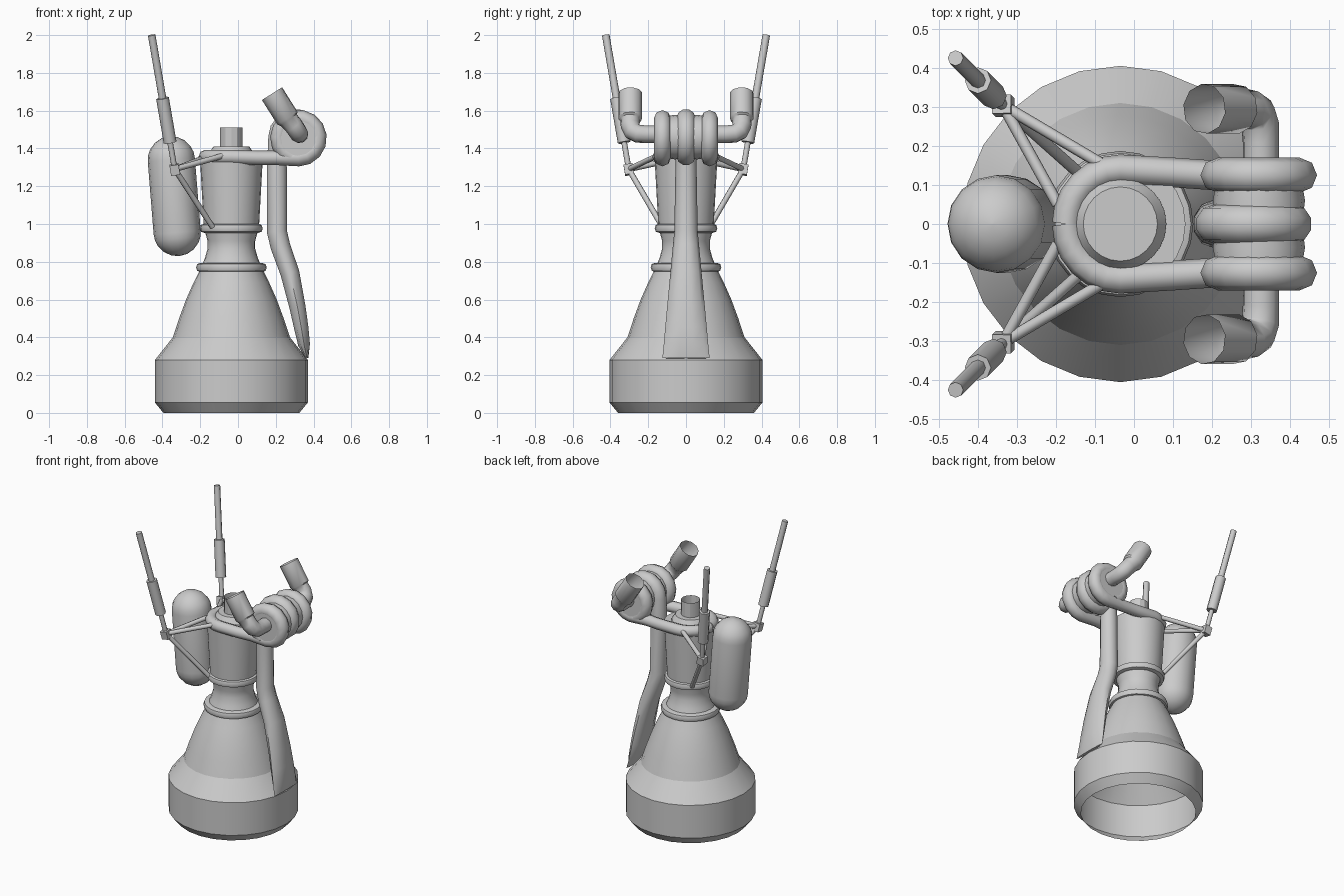
import bpy, bmesh
from math import sin, cos, pi, radians
from mathutils import Vector

if "Cube" in bpy.data.objects:
    bpy.data.objects.remove(bpy.data.objects["Cube"])

grey = bpy.data.materials.new("plain grey metal")
grey.use_nodes = True
GREY = (0.6, 0.6, 0.6, 1)
grey.diffuse_color = GREY
grey.node_tree.nodes["Principled BSDF"].inputs["Base Color"].default_value = GREY

AXIS = -0.035  # x of the engine axis


def sweep(name, path, radii, sides=8, normal=None, caps=(True, True), angle=50):
    """Sweep an ellipse along a path; radii are numbers or (along normal, across)."""
    pts = [Vector(p) for p in path]
    if not isinstance(radii, list):
        radii = [radii] * len(pts)
    last = len(pts) - 1
    bm = bmesh.new()
    rings, n, prev = [], None, None
    for i, p in enumerate(pts):
        # bisecting tangent, with the frame carried along the path
        t = Vector()
        if i > 0:
            t += (p - pts[i - 1]).normalized()
        if i < last:
            t += (pts[i + 1] - p).normalized()
        t.normalize()
        if n is None:
            n = Vector(normal) if normal else t.orthogonal().normalized()
        else:
            n = prev.rotation_difference(t) @ n
        n = (n - t * n.dot(t)).normalized()
        prev, b = t, t.cross(n)
        r = radii[i]
        ra, rb = r if isinstance(r, tuple) else (r, r)
        rings.append([bm.verts.new(p + n * ra * cos(a) + b * rb * sin(a))
                      for a in (2 * pi * k / sides for k in range(sides))])
    for lo, hi in zip(rings, rings[1:]):
        for k in range(sides):
            j = (k + 1) % sides
            bm.faces.new((lo[k], lo[j], hi[j], hi[k]))
    if caps[0]:
        bm.faces.new(rings[0][::-1])
    if caps[1]:
        bm.faces.new(rings[-1])
    mesh = bpy.data.meshes.new(name)
    bm.to_mesh(mesh)
    bm.free()
    mesh.materials.append(grey)
    obj = bpy.data.objects.new(name, mesh)
    bpy.context.collection.objects.link(obj)
    bpy.ops.object.select_all(action='DESELECT')
    obj.select_set(True)
    bpy.context.view_layer.objects.active = obj
    bpy.ops.object.shade_smooth_by_angle(angle=radians(angle))
    return obj


def lathe(name, profile, sides=24, caps=(True, True), angle=30):
    """Turn a (radius, height) profile about the engine axis."""
    return sweep(name, [(AXIS, 0, z) for r, z in profile], [r for r, z in profile],
                 sides, (1, 0, 0), caps, angle)


def arc(cx, cz, r, start, end, steps, y=0):
    """Points on a circle in the xz plane, angles in degrees."""
    return [(cx + r * cos(a), y, cz + r * sin(a)) for a in
            (radians(start + (end - start) * k / steps) for k in range(steps + 1))]


# Nozzle: open at the bottom
lathe("nozzle_skirt", [(.36, 0), (.405, .055), (.405, .28), (.31, .4)], caps=(False, False))
lathe("nozzle_bell", [(.31, .4), (.277, .5), (.24, .6), (.2, .69), (.165, .76), (.14, .82),
                      (.126, .87), (.126, .91), (.14, .96), (.147, 1)], caps=(False, False))

# Combustion chamber, flanges and top pipe
lathe("chamber", [(.147, 1), (.167, 1.36)])
for name, r, z in (("nozzle_flange", .163, .77), ("chamber_flange", .142, .977)):
    h = .024
    lathe(name, [(r, z - h), (r + .018, z - .018), (r + h, z), (r + .018, z + .018), (r, z + h)],
          angle=50)
lathe("chamber_cap", [(.118, 1.34), (.118, 1.375), (.095, 1.41)])
lathe("top_pipe", [(.06, 1.405), (.06, 1.51)], sides=12, caps=(False, False))

# Tank with domed ends, leaning slightly, and its bracket
low, high, tank_r = Vector((-.322, 0, .955)), Vector((-.353, 0, 1.34)), .125
lean = (high - low).normalized()
dome = [radians(a) for a in (2, 20, 40, 60, 75, 90)]
sweep("tank",
      [low - lean * tank_r * cos(a) for a in dome] +
      [high + lean * tank_r * cos(a) for a in reversed(dome)],
      [tank_r * sin(a) for a in dome + dome[::-1]], 16)
sweep("tank_bracket", [(-.26, 0, .98), (-.17, 0, .98)], .016)

# Turbine scroll flowing down into the flattened exhaust duct
duct = [(.365, 0, .29), (.35, 0, .36), (.335, 0, .45), (.315, 0, .56), (.275, 0, .74),
        (.225, 0, .88), (.206, 0, .96), (.206, 0, 1.3)]
duct_r = [(.125, .008), (.118, .033), (.11, .04), (.1, .045), (.083, .053),
          (.07, .055), (.062, .056), (.056, .055)]
scroll = arc(.308, 1.46, .102, 180, -160, 14)
sweep("exhaust_duct", duct + scroll, duct_r + [(.05, .048)] * len(scroll), 10, (0, 1, 0))

# Pump barrel along y
sweep("pump_barrel", [(.32, y, 1.46) for y in (-.165, -.06, 0, .06, .165)],
      [.1, .118, .11, .118, .1], 16)

for side, s in (("left", 1), ("right", -1)):
    # Manifold: round the chamber, straight out, then coiled about the pump
    bend = [(AXIS + .137 * cos(a), s * .14 * sin(a), 1.355)
            for a in (radians(d) for d in range(180, 89, -15))]
    run = [(.1, s * .132, 1.35), (.2, s * .125, 1.35)]
    coil = arc(.32, 1.455, .105, -90, 250, 14, s * .125)
    sweep("manifold_" + side, bend + run + coil,
          [.038] * (len(bend) + 2) + [.045] * len(coil))

    # Inlet pipe with an elbow and an open cup
    yc = s * .295
    sweep("inlet_" + side,
          [(.325, s * .12, 1.475), (.325, s * .21, 1.475), (.323, s * .255, 1.478),
           (.314, s * .283, 1.492), (.295, yc, 1.52), (.268, yc, 1.55), (.262, yc, 1.56),
           (.18, yc, 1.69)],
          [.047, .047, .049, .05, .051, .053, .064, .064], 10, caps=(True, False))

    # Gimbal actuator: rod, body, upper rod and joint
    foot, tip = Vector((-.335, s * .303, 1.29)), Vector((-.457, s * .425, 2))
    at = lambda f: foot.lerp(tip, f)
    sweep("actuator_rod_" + side, [at(0), at(.21)], .015)
    sweep("actuator_body_" + side, [at(.2), at(.53)], .034)
    sweep("actuator_upper_rod_" + side, [at(.52), at(1)], .02)
    sweep("actuator_joint_" + side, [at(-.04), at(.035)], .034, 4)

    # Three struts to the chamber
    for name, end in (("front", (-.085, s * .155, 1.36)), ("rear", (-.195, s * .05, 1.345)),
                      ("lower", (-.135, s * .125, .985))):
        sweep(name + "_strut_" + side, [foot, end], .015)
